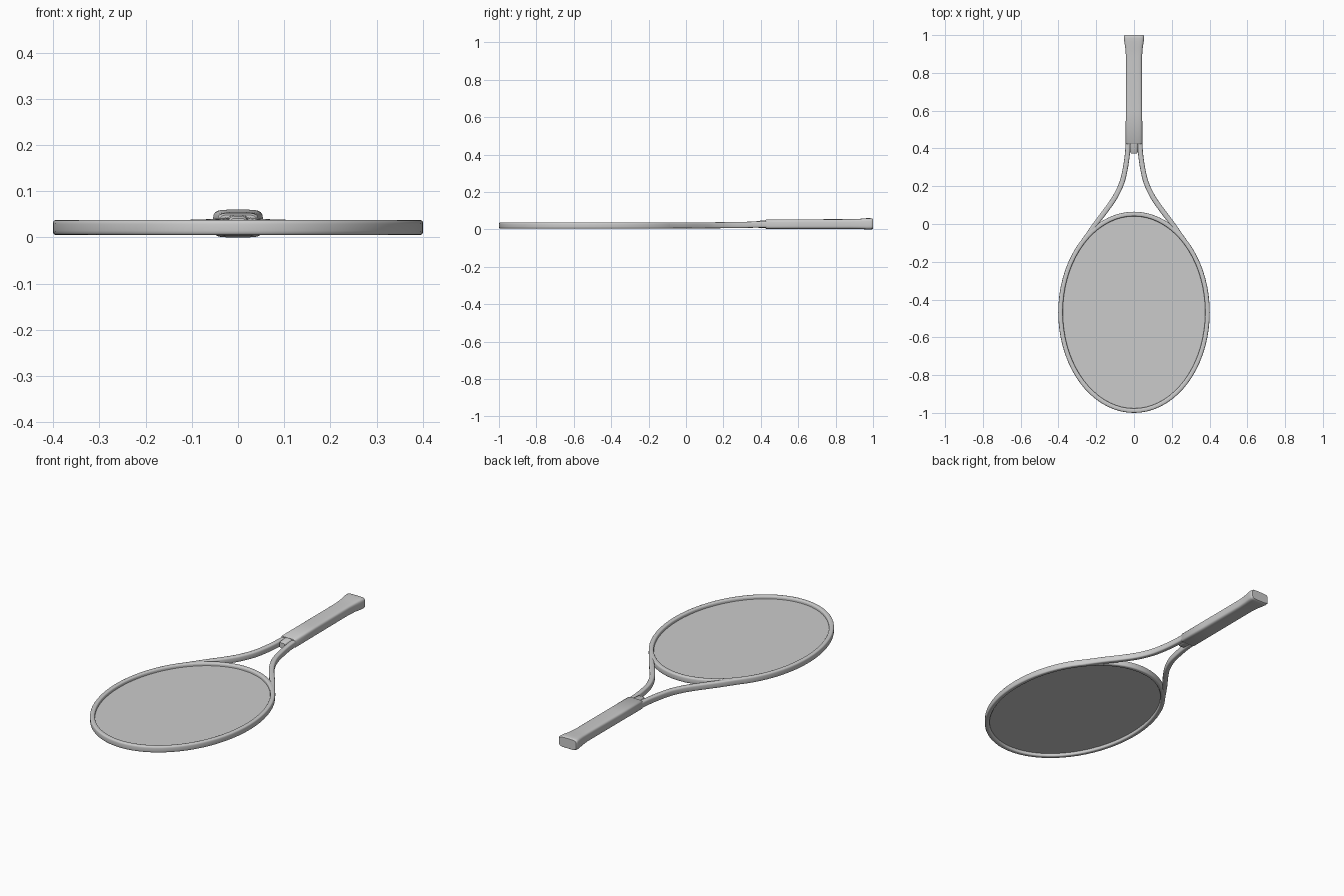
import bpy, bmesh, math
from mathutils import Vector

if "Cube" in bpy.data.objects:
    bpy.data.objects.remove(bpy.data.objects["Cube"])

grey = bpy.data.materials.new("racket_grey")
grey.diffuse_color = (0.6, 0.6, 0.6, 1)
grey.use_nodes = True
grey.node_tree.nodes["Principled BSDF"].inputs["Base Color"].default_value = grey.diffuse_color


def section(hw, hh, power, sides):
    """Rounded rectangle (superellipse) outline."""
    pts = []
    for i in range(sides):
        a = 2 * math.pi * (i + 0.5) / sides
        c, s = math.cos(a), math.sin(a)
        pts.append((hw * math.copysign(abs(c) ** (2 / power), c),
                    hh * math.copysign(abs(s) ** (2 / power), s)))
    return pts


def finish(name, bm, angle=40):
    bmesh.ops.recalc_face_normals(bm, faces=bm.faces)
    mesh = bpy.data.meshes.new(name)
    bm.to_mesh(mesh)
    bm.free()
    mesh.materials.append(grey)
    ob = bpy.data.objects.new(name, mesh)
    bpy.context.collection.objects.link(ob)
    bpy.context.view_layer.objects.active = ob
    ob.select_set(True)
    bpy.ops.object.shade_smooth_by_angle(angle=math.radians(angle))
    ob.select_set(False)
    return ob


def sweep(name, path, sizes, closed=False, power=4, sides=16):
    """Sweep a rounded section of (half width, half height) along a path."""
    bm = bmesh.new()
    n = len(path)
    rings = []
    for i, p in enumerate(path):
        a = path[i - 1] if closed or i else p
        b = path[(i + 1) % n] if closed or i < n - 1 else p
        t = b - a
        side = Vector((t.y, -t.x, 0)).normalized()
        rings.append([bm.verts.new(p + side * u + Vector((0, 0, v)))
                      for u, v in section(*sizes[i], power, sides)])
    for i in range(n if closed else n - 1):
        r, q = rings[i], rings[(i + 1) % n]
        for j in range(sides):
            k = (j + 1) % sides
            bm.faces.new((r[j], r[k], q[k], q[j]))
    if not closed:
        bm.faces.new(rings[0])
        bm.faces.new(rings[-1])
    return finish(name, bm)


def smooth_path(pts, steps=5):
    """Catmull-Rom curve through the points."""
    out = []
    for i in range(len(pts) - 1):
        p0, p1 = pts[max(i - 1, 0)], pts[i]
        p2, p3 = pts[i + 1], pts[min(i + 2, len(pts) - 1)]
        for s in range(steps):
            t = s / steps
            out.append(0.5 * (2 * p1 + (p2 - p0) * t + (2 * p0 - 5 * p1 + 4 * p2 - p3) * t * t
                              + (3 * p1 - p0 - 3 * p2 + p3) * t ** 3))
    return out + [pts[-1]]


def oval(t, a, b, z):
    return Vector((a * math.cos(t), -0.4675 + b * math.sin(t), z))


# Oval head frame
N = 72
ring = [oval(2 * math.pi * i / N, 0.389, 0.5205, 0.0215) for i in range(N)]
sweep("head_frame", ring, [(0.0122, 0.0165)] * N, closed=True)

# String bed, a thin flat sheet inside the frame
bm = bmesh.new()
lower = bm.faces.new([bm.verts.new(oval(2 * math.pi * i / N, 0.385, 0.516, 0.0205)) for i in range(N)])
top = bmesh.ops.extrude_face_region(bm, geom=[lower])["geom"]
bmesh.ops.translate(bm, vec=(0, 0, 0.002), verts=[v for v in top if isinstance(v, bmesh.types.BMVert)])
finish("string_bed", bm)

# Throat arms, leaving the head at a tangent and meeting at the handle
arm = [(0.286, -0.115, 0.0215), (0.245, -0.058, 0.0215), (0.2, 0.005, 0.0215), (0.148, 0.073, 0.0215),
       (0.1, 0.143, 0.022), (0.064, 0.22, 0.023), (0.045, 0.3, 0.024), (0.034, 0.38, 0.026),
       (0.03, 0.45, 0.027)]
for side, label in ((1, "right"), (-1, "left")):
    path = smooth_path([Vector((side * x, y, z)) for x, y, z in arm])
    m = len(path) - 1
    sizes = [(0.0115 + 0.002 * min(1, 3 * i / m), 0.0158 + 0.001 * i / m) for i in range(m + 1)]
    sweep("throat_arm_" + label, path, sizes)

# Collar between the arms, just below the grip
collar = [(0.372, 0.016, 0.014), (0.38, 0.02, 0.0185), (0.45, 0.024, 0.021)]
sweep("throat_collar", [Vector((0, y, 0.0275)) for y, _, _ in collar],
      [(w, h) for _, w, h in collar])

# Grip with a flared butt: y, half width, bottom, top
grip = [(0.424, 0.040, 0.006, 0.049), (0.430, 0.0445, 0.003, 0.053), (0.60, 0.0435, 0.003, 0.054),
        (0.88, 0.0425, 0.003, 0.055), (0.93, 0.046, 0.002, 0.057), (0.965, 0.0515, 0.0, 0.060),
        (0.985, 0.054, 0.0, 0.060), (0.996, 0.0535, 0.001, 0.059), (1.0, 0.050, 0.004, 0.056)]
sweep("grip", [Vector((0, y, (lo + hi) / 2)) for y, _, lo, hi in grip],
      [(w, (hi - lo) / 2) for _, w, lo, hi in grip], power=5, sides=24)
